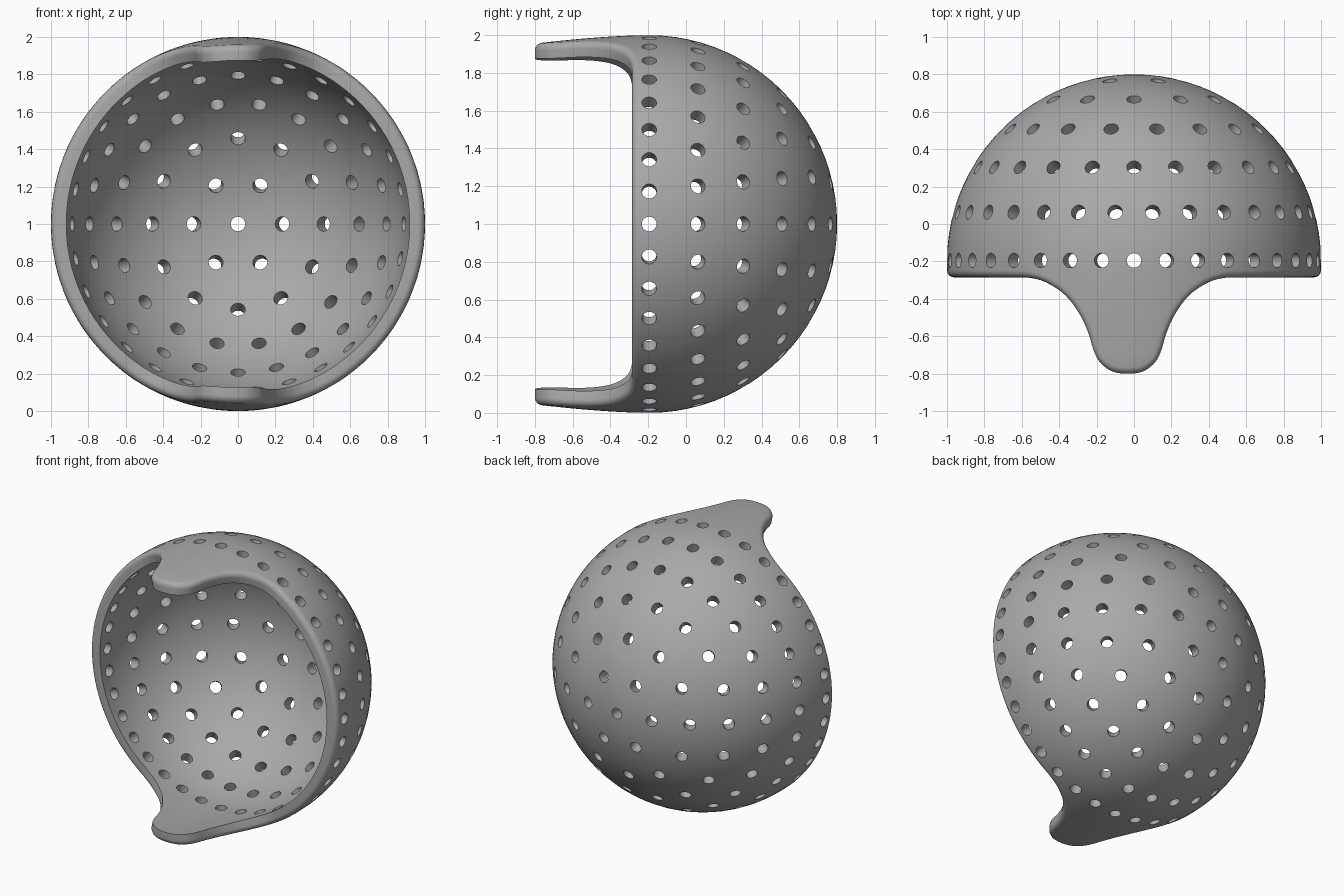
import bpy, bmesh
from math import sin, cos, asin, pi, radians, hypot
from mathutils import Vector, Matrix

cube = bpy.data.objects.get("Cube")
if cube:
    bpy.data.objects.remove(cube)

THICK, ROUND, RIM, MID = 0.08, 0.035, -0.285, -0.2
TAB_X = -0.037

grey = bpy.data.materials.new("plain_grey")
grey.use_nodes = True
grey.diffuse_color = (0.4, 0.4, 0.4, 1)
grey.node_tree.nodes["Principled BSDF"].inputs["Base Color"].default_value = (0.4, 0.4, 0.4, 1)


def make_object(name, bm):
    bmesh.ops.recalc_face_normals(bm, faces=bm.faces)
    mesh = bpy.data.meshes.new(name)
    bm.to_mesh(mesh)
    bm.free()
    mesh.materials.append(grey)
    obj = bpy.data.objects.new(name, mesh)
    bpy.context.collection.objects.link(obj)
    return obj


def smooth_path(pts, steps):
    """Catmull-Rom curve through the points."""
    out = []
    p = [Vector(q) for q in pts]
    p = [2 * p[0] - p[1]] + p + [2 * p[-1] - p[-2]]
    for a, b, c, d in zip(p, p[1:], p[2:], p[3:]):
        for i in range(steps):
            t = i / steps
            out.append(0.5 * (2 * b + (c - a) * t + (2 * a - 5 * b + 4 * c - d) * t * t
                              + (3 * b - a - 3 * c + d) * t ** 3))
    return out + [p[-2]]


# Front edge: half outline of a tab (half width, y), mirrored, then run round the sides
half = [(0.62, RIM), (0.54, -0.288), (0.45, -0.312), (0.345, -0.38), (0.265, -0.485),
        (0.218, -0.59), (0.195, -0.67), (0.16, -0.738), (0.09, -0.788), (0, -0.8)]
tab = [(-w, y) for w, y in half] + [(w, y) for w, y in reversed(half[:-1])]
tab = [(asin(p.x + TAB_X), p.y) for p in smooth_path(tab, 4)]
SIDE = 16
left_end, right_end = tab[0][0], tab[-1][0]
upper = [(-pi / 2 + (left_end + pi / 2) * i / SIDE, RIM) for i in range(SIDE)] + tab
upper += [(right_end + (pi / 2 - right_end) * i / SIDE, RIM) for i in range(1, SIDE)]
edge = upper + [(pi / 2, RIM)] + [(pi - a, y) for a, y in reversed(upper[1:])]
edge.append((3 * pi / 2, RIM))
edge = edge[:-1]
n = len(edge)


def inset(d):
    """Front edge moved inward along the surface by d."""
    row = []
    for i, (a, y) in enumerate(edge):
        (a0, y0), (a1, y1) = edge[i - 1], edge[(i + 1) % n]
        da, dy = (a1 - a0) % (2 * pi), y1 - y0
        length = hypot(da, dy)
        row.append((a - dy / length * d, y + da / length * d))
    return row


def place(a, y, depth):
    """Point on the shell, in front of its widest ring."""
    r = 1 - 0.045 * (max(0, MID - y) / 0.6) ** 1.6 - depth
    return Vector((r * sin(a), y, 1 + r * cos(a)))


def dome_rows(angles, depth, count=22):
    """Rings from near the back pole to the widest ring."""
    r = 1 - depth
    return [[Vector((r * sin(f) * sin(a), MID + r * cos(f), 1 + r * sin(f) * cos(a)))
             for a in angles] for f in (pi / 2 * k / count for k in range(1, count + 1))]


def skirt_rows(row, depth, count=8):
    """Rings from the widest ring to the given front edge."""
    return [[place(a, MID + (y - MID) * k / count, depth) for a, y in row]
            for k in range(1, count + 1)]


# Shell: outer skin, rounded outer edge, crisp inner edge, inner skin
outer, inner = inset(ROUND), edge
rows = dome_rows([a for a, _ in outer], 0) + skirt_rows(outer, 0)
for k in range(1, 7):
    t = pi / 2 * k / 6
    rows.append([place(a, y, ROUND * (1 - cos(t))) for a, y in inset(ROUND * (1 - sin(t)))])
inside = dome_rows([a for a, _ in inner], THICK) + skirt_rows(inner, THICK)
rows += reversed(inside)

bm = bmesh.new()
grid = [[bm.verts.new(p) for p in row] for row in rows]
for r0, r1 in zip(grid, grid[1:]):
    for i in range(n):
        j = (i + 1) % n
        bm.faces.new((r0[i], r0[j], r1[j], r1[i]))
for ring, depth in ((grid[0], 0), (grid[-1], THICK)):
    pole = bm.verts.new((0, MID + 1 - depth, 1))
    for i in range(n):
        bm.faces.new((ring[i], ring[(i + 1) % n], pole))
shell = make_object("perforated_shell", bm)

# Round holes: rings every 15 degrees, six fewer holes on each ring, one at the pole
bm = bmesh.new()
for ring in range(7):
    count = max(1, 36 - 6 * ring)
    lat = radians(15 * ring)
    for k in range(count):
        a = 2 * pi * k / count
        direction = Vector((cos(lat) * cos(a), sin(lat), cos(lat) * sin(a)))
        turn = direction.to_track_quat('Z', 'Y').to_matrix().to_4x4()
        spot = Matrix.Translation(Vector((0, MID + 0.005, 1)) + direction * 0.96)
        bmesh.ops.create_cone(bm, cap_ends=True, segments=24, radius1=0.039,
                              radius2=0.039, depth=0.22, matrix=spot @ turn)
cutter = make_object("hole_cutter", bm)
cutter.hide_render = True

bpy.ops.object.select_all(action='DESELECT')
shell.select_set(True)
bpy.context.view_layer.objects.active = shell
mod = shell.modifiers.new("holes", 'BOOLEAN')
mod.operation, mod.solver, mod.object = 'DIFFERENCE', 'EXACT', cutter
bpy.ops.object.modifier_apply(modifier=mod.name)
bpy.data.objects.remove(cutter)
bpy.ops.object.shade_smooth_by_angle(angle=radians(35))
